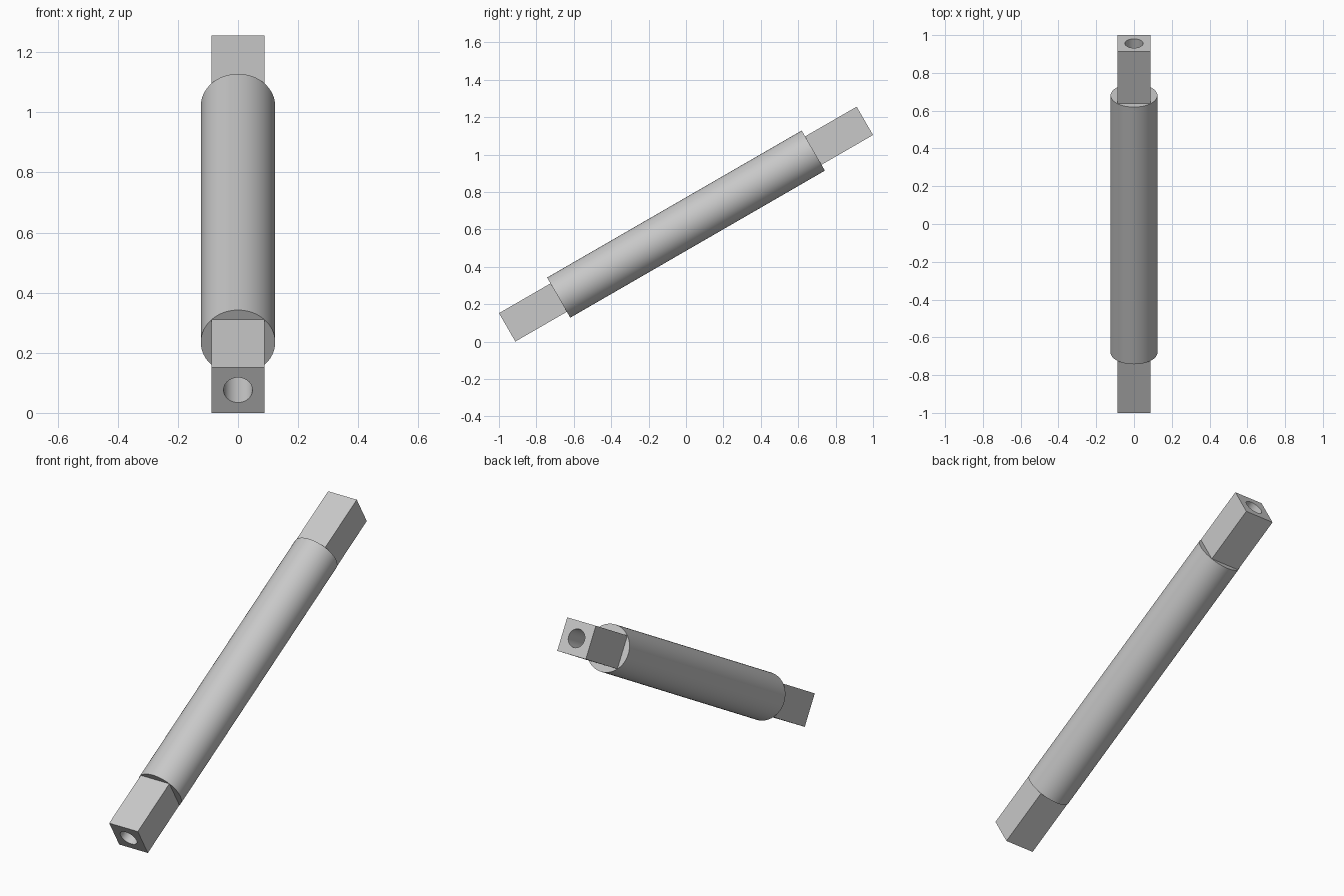
import bpy, bmesh, math
from mathutils import Matrix

if "Cube" in bpy.data.objects:
    bpy.data.objects.remove(bpy.data.objects["Cube"])

N = 64                      # segments around the axis
HALF_BODY, HALF_ALL = 0.786, 1.104
BODY_R, HALF_SQ, BORE_R, BORE_DEPTH = 0.1238, 0.0875, 0.048, 0.30

steel = bpy.data.materials.new("grey_steel")
steel.diffuse_color = (0.58, 0.58, 0.58, 1)
steel.use_nodes = True
steel.node_tree.nodes["Principled BSDF"].inputs["Base Color"].default_value = steel.diffuse_color

# Shaft axis rises 30 degrees towards the back
TILT = Matrix.Translation((0, 0, 0.628)) @ Matrix.Rotation(math.radians(-60), 4, 'X')


def circle(r, z):
    return [(r * math.cos(2 * math.pi * i / N), r * math.sin(2 * math.pi * i / N), z)
            for i in range(N)]


def square(h, z):
    pts = []
    for x, y, _ in circle(1, 0):
        k = h / max(abs(x), abs(y))
        pts.append((x * k, y * k, z))
    return pts


def loft(name, rings, matrix):
    """Skin a stack of rings and cap the first and last one."""
    bm = bmesh.new()
    loops = [[bm.verts.new(p) for p in ring] for ring in rings]
    for a, b in zip(loops, loops[1:]):
        for i in range(N):
            j = (i + 1) % N
            bm.faces.new((a[i], a[j], b[j], b[i]))
    bm.faces.new(loops[0][::-1])
    bm.faces.new(loops[-1])
    bmesh.ops.recalc_face_normals(bm, faces=bm.faces)
    mesh = bpy.data.meshes.new(name)
    bm.to_mesh(mesh)
    bm.free()
    mesh.materials.append(steel)
    obj = bpy.data.objects.new(name, mesh)
    bpy.context.collection.objects.link(obj)
    obj.matrix_world = matrix
    bpy.ops.object.select_all(action='DESELECT')
    obj.select_set(True)
    bpy.context.view_layer.objects.active = obj
    bpy.ops.object.shade_smooth_by_angle(angle=math.radians(30))
    return obj


# Round shaft body
loft("shaft_body", [circle(BODY_R, -HALF_BODY), circle(BODY_R, HALF_BODY)], TILT)

# Square ends, each with a blind bore in its outer face
for name, turn in (("upper_square_end", 0), ("lower_square_end", math.pi)):
    loft(name, [square(HALF_SQ, HALF_BODY), square(HALF_SQ, HALF_ALL),
                circle(BORE_R, HALF_ALL), circle(BORE_R, HALF_ALL - BORE_DEPTH)],
         TILT @ Matrix.Rotation(turn, 4, 'X'))
